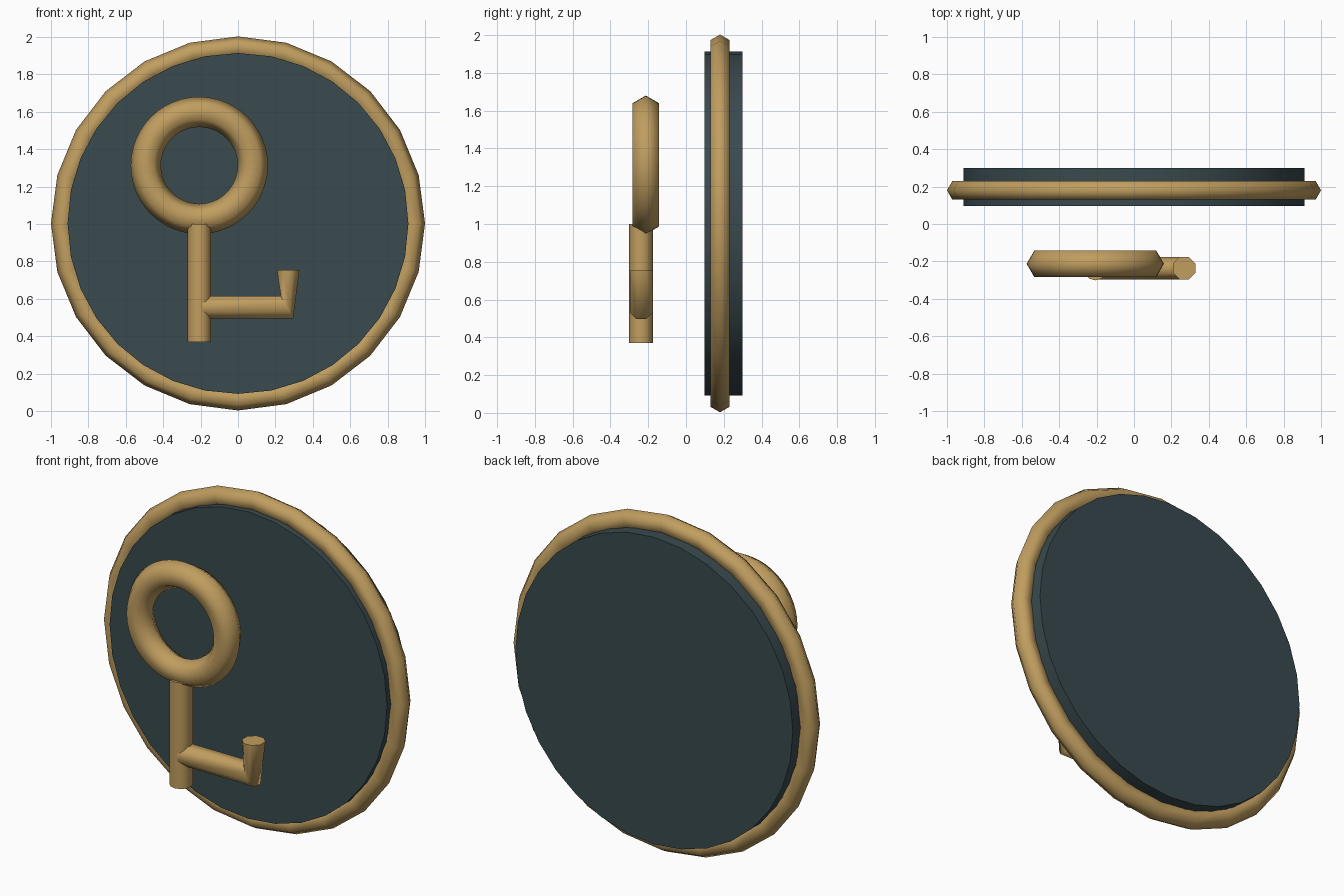
import bpy, bmesh, math
from mathutils import Vector

cube = bpy.data.objects.get("Cube")
if cube:
    bpy.data.objects.remove(cube, do_unlink=True)


def material(name, rgb):
    m = bpy.data.materials.new(name)
    m.use_nodes = True
    m.diffuse_color = (*rgb, 1)
    m.node_tree.nodes["Principled BSDF"].inputs["Base Color"].default_value = (*rgb, 1)
    return m


brass = material("brass", (0.53, 0.34, 0.115))
slate = material("dark slate", (0.041, 0.068, 0.078))
UPRIGHT = (math.pi / 2, 0, 0)


def finish(name, mat, angle):
    ob = bpy.context.object
    ob.name = name
    ob.data.materials.append(mat)
    bpy.ops.object.shade_smooth_by_angle(angle=math.radians(angle))
    return ob


def torus(name, loc, major, minor, segments):
    bpy.ops.mesh.primitive_torus_add(location=loc, rotation=UPRIGHT, major_radius=major,
                                     minor_radius=minor, major_segments=segments,
                                     minor_segments=6)
    return finish(name, brass, 80)


def cylinder(name, loc, radius, depth, sides, mat, rot=(0, 0, 0)):
    bpy.ops.mesh.primitive_cylinder_add(vertices=sides, radius=radius, depth=depth,
                                        location=loc, rotation=rot)
    return finish(name, mat, 60)


def tube(name, rings, depth_radius, sides, mat):
    """Loft a tube through rings given as (centre, half-width vector)."""
    bm = bmesh.new()
    loops = []
    for centre, half in rings:
        loop = []
        for i in range(sides):
            a = 2 * math.pi * (i + 0.5) / sides
            p = Vector(centre) + Vector(half) * math.cos(a)
            p.y += depth_radius * math.sin(a)
            loop.append(bm.verts.new(p))
        loops.append(loop)
    for a, b in zip(loops, loops[1:]):
        for i in range(sides):
            j = (i + 1) % sides
            bm.faces.new((a[i], a[j], b[j], b[i]))
    bm.faces.new(loops[0])
    bm.faces.new(loops[-1])
    bmesh.ops.recalc_face_normals(bm, faces=bm.faces)
    me = bpy.data.meshes.new(name)
    bm.to_mesh(me)
    bm.free()
    ob = bpy.data.objects.new(name, me)
    bpy.context.collection.objects.link(ob)
    bpy.ops.object.select_all(action='DESELECT')
    ob.select_set(True)
    bpy.context.view_layer.objects.active = ob
    return finish(name, mat, 60)


# Round backing plate and its rim
cylinder("backing_disc", (0, 0.198, 1.003), 0.911, 0.202, 32, slate, UPRIGHT)
torus("disc_rim", (0, 0.18, 1.003), 0.942, 0.058, 24)

# Floating key: bow ring, shaft and bent bit
KEY_X = -0.207
torus("key_bow", (KEY_X, -0.213, 1.313), 0.286, 0.081, 48)
cylinder("key_shaft", (KEY_X, -0.238, 0.685), 0.063, 0.63, 12, brass)
tube("key_bit", [
    ((KEY_X, -0.236, 0.555), (0, 0, 0.064)),
    ((0.262, -0.236, 0.555), (-0.036, 0, 0.064)),
    ((0.268, -0.236, 0.755), (-0.065, 0, 0)),
], 0.065, 8, brass)
